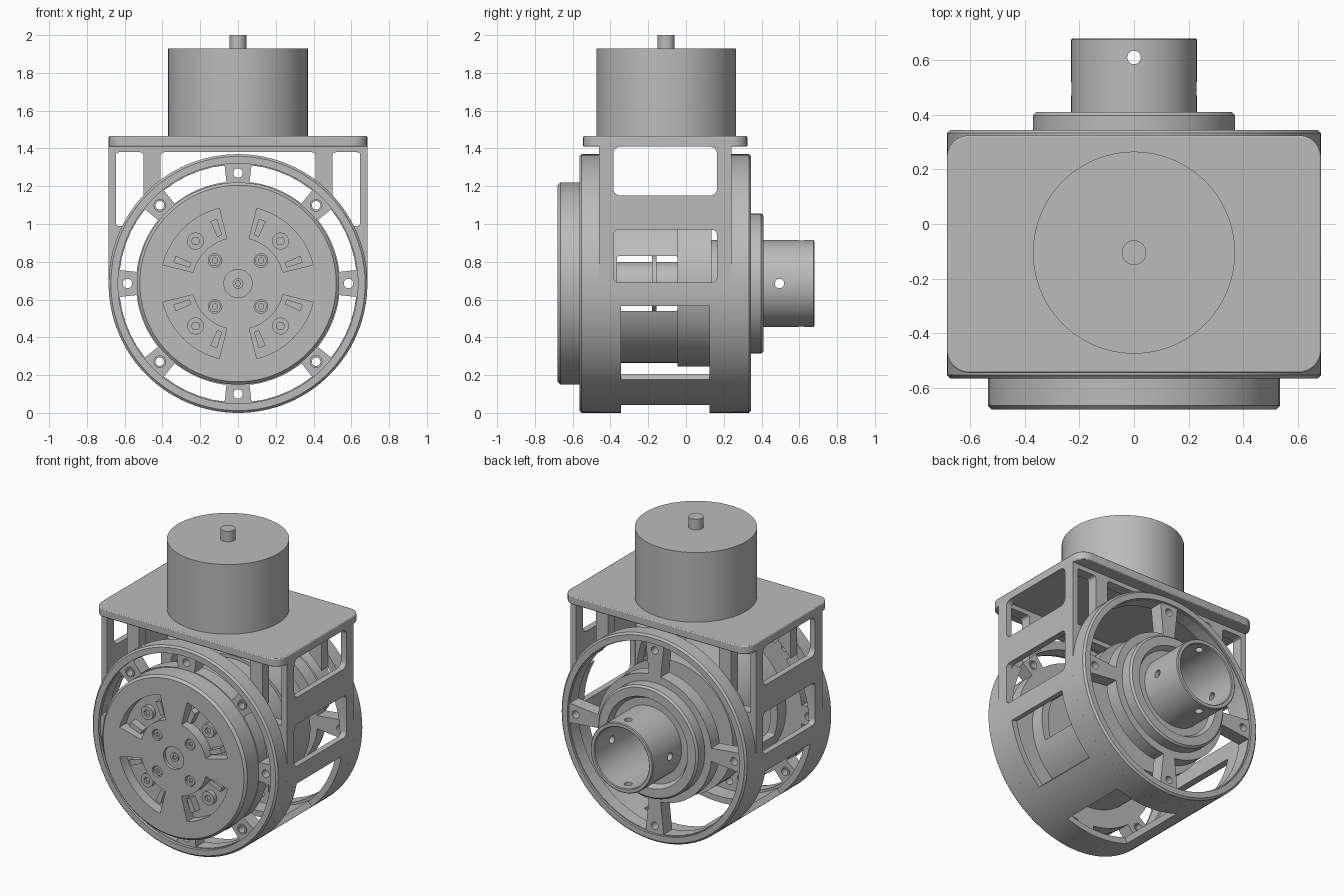
import bpy, bmesh, math
from math import sin, cos, pi, radians

cube = bpy.data.objects.get("Cube")
if cube:
    bpy.data.objects.remove(cube)

AXIS = 0.685   # height of the main horizontal axis
R = 0.685      # outer radius of the housing

metal = bpy.data.materials.new("machined grey")
metal.use_nodes = True
metal.diffuse_color = (0.5, 0.5, 0.5, 1)
metal.node_tree.nodes["Principled BSDF"].inputs["Base Color"].default_value = (0.5, 0.5, 0.5, 1)


def finish(bm, name):
    bmesh.ops.recalc_face_normals(bm, faces=bm.faces)
    mesh = bpy.data.meshes.new(name)
    bm.to_mesh(mesh)
    bm.free()
    mesh.materials.append(metal)
    ob = bpy.data.objects.new(name, mesh)
    bpy.context.scene.collection.objects.link(ob)
    smooth(ob)
    return ob


def smooth(ob):
    ob.data.shade_smooth()
    ob.data.set_sharp_from_angle(angle=radians(30))


# Flat outline extruded along one axis
def prism(name, pts, t0, t1, axis="y"):
    place = {"x": lambda u, v, t: (t, u, v),
             "y": lambda u, v, t: (u, t, v),
             "z": lambda u, v, t: (u, v, t)}[axis]
    bm = bmesh.new()
    a = [bm.verts.new(place(u, v, t0)) for u, v in pts]
    b = [bm.verts.new(place(u, v, t1)) for u, v in pts]
    bm.faces.new(a)
    bm.faces.new(b)
    for i in range(len(pts)):
        j = (i + 1) % len(pts)
        bm.faces.new((a[i], a[j], b[j], b[i]))
    return finish(bm, name)


# Closed (radius, y) profile turned about the main axis
def lathe(name, profile, n=96):
    bm = bmesh.new()
    rows = []
    for r, y in profile:
        if r == 0:
            rows.append([bm.verts.new((0, y, AXIS))] * n)
        else:
            rows.append([bm.verts.new((r * cos(2 * pi * k / n), y, AXIS + r * sin(2 * pi * k / n)))
                         for k in range(n)])
    for i, p in enumerate(rows):
        q = rows[(i + 1) % len(rows)]
        for k in range(n):
            m = (k + 1) % n
            quad = list(dict.fromkeys((p[k], p[m], q[m], q[k])))
            if len(quad) > 2:
                bm.faces.new(quad)
    return finish(bm, name)


def arc(r, a0, a1, n=12, cx=0, cy=AXIS):
    return [(cx + r * cos(radians(a0 + (a1 - a0) * k / n)),
             cy + r * sin(radians(a0 + (a1 - a0) * k / n))) for k in range(n + 1)]


def circle(cx, cy, r, n=24):
    return arc(r, 0, 360, n, cx, cy)[:-1]


def polar(r, a):
    return r * cos(radians(a)), AXIS + r * sin(radians(a))


def sector(r0, r1, a0, a1):
    return arc(r1, a0, a1) + arc(r0, a1, a0)


def rounded(u0, u1, v0, v1, r):
    return (arc(r, 0, 90, 6, u1 - r, v1 - r) + arc(r, 90, 180, 6, u0 + r, v1 - r)
            + arc(r, 180, 270, 6, u0 + r, v0 + r) + arc(r, 270, 360, 6, u1 - r, v0 + r))


# Subtract a list of (outline, t0, t1, axis) prisms
def cut(ob, shapes):
    tools = [prism("cutter", *s) for s in shapes]
    for t in tools:
        t.hide_render = True
        m = ob.modifiers.new("cut", "BOOLEAN")
        m.object, m.operation, m.solver = t, "DIFFERENCE", "EXACT"
    bpy.context.view_layer.update()
    done = bpy.data.meshes.new_from_object(ob.evaluated_get(bpy.context.evaluated_depsgraph_get()))
    ob.modifiers.clear()
    ob.data = done
    for t in tools:
        bpy.data.objects.remove(t)
    smooth(ob)


# U-shaped housing wall with side and curved windows
u_outline = ([(-R, 1.42)] + arc(R, 180, 360, 64) + [(R, 1.42), (R - 0.04, 1.42)]
             + arc(R - 0.04, 360, 180, 64) + [(-R + 0.04, 1.42)])
housing = prism("housing_wall", u_outline, -0.46, 0.24)
cut(housing, [(rounded(-0.385, 0.165, 1.15, 1.41, 0.04), -1, 1, "x"),
              (rounded(-0.385, 0.165, 0.69, 0.97, 0.03), -1, 1, "x")]
    + [(sector(0.5, 0.8, a0, a1), -0.345, 0.125, "y")
       for a0, a1 in ((-48, -10), (-110, -70), (-170, -132))])

# Upright end frames between the rings and the top plate
for name, y0, y1 in (("front_frame", -0.458, -0.388), ("back_frame", 0.168, 0.238)):
    frame = prism(name, [(-0.684, 0.69), (0.684, 0.69), (0.684, 1.419), (-0.684, 1.419)], y0, y1)
    shapes = [(circle(0, AXIS, 0.635, 96), -1, 1, "y"),
              (rounded(-0.41, 0.41, 0.9, 1.38, 0.02), -1, 1, "y")]
    shapes += [(rounded(a, b, 0.99, 1.38, 0.02), -1, 1, "y")
               for a, b in ((-0.65, -0.5), (0.5, 0.65))]
    cut(frame, shapes)

# Front ring with eight spokes
c = 0.012
front_ring = lathe("front_ring", [(0, -0.545), (0.635, -0.545), (0.635, -0.565), (R - c, -0.565),
                                  (R, -0.565 + c), (R, -0.455), (0, -0.455)])
cut(front_ring, [(sector(0.54, 0.63, a + 6.5, a + 38.5), -1, 0, "y") for a in range(0, 360, 45)]
    + [(circle(*polar(0.585, a), 0.025), -1, 0, "y") for a in range(0, 360, 45)])
for a in range(45, 360, 90):
    collar = prism("ring_screw_collar", circle(*polar(0.585, a), 0.033), -0.553, -0.45)
    cut(collar, [(circle(*polar(0.585, a), 0.023), -1, 0, "y")])

# Back ring with four spokes and a stepped hub
back_ring = lathe("back_ring", [(0.2, 0.24), (R, 0.24), (R, 0.345 - c), (R - c, 0.345), (0.635, 0.345),
                                (0.635, 0.33), (0.37, 0.33), (0.37, 0.41 - c), (0.37 - c, 0.41),
                                (0.3, 0.41), (0.28, 0.375), (0.2, 0.375)])
cut(back_ring, [(sector(0.42, 0.63, a + 6, a + 84), 0, 1, "y") for a in range(0, 360, 90)]
    + [(circle(*polar(0.585, a), 0.025), 0, 1, "y") for a in range(0, 360, 90)])

# Output tube with cross-drilled holes
tube = lathe("output_tube", [(0.2, 0.12), (0.23, 0.12), (0.23, 0.675), (0.225, 0.68),
                             (0.205, 0.68), (0.2, 0.675)])
cut(tube, [(circle(0.495, AXIS, 0.025), -1, 1, "x"), (circle(0, 0.61, 0.025), 0, 2, "z")])

# Front cap with four recessed quadrant pockets
cap = lathe("front_cap", [(0, -0.68), (0.52, -0.68), (0.535, -0.665), (0.535, -0.54), (0, -0.54)])
quads = range(45, 360, 90)
cut(cap, [(sector(0.245, 0.41, a - 31, a + 31), -1, -0.61, "y") for a in quads]
    + [(circle(0, AXIS, 0.075), -1, -0.66, "y")]
    + [(circle(*polar(0.172, a), 0.036), -1, -0.66, "y") for a in quads])


# Socket screws
def screw(name, centre, r, y0, y1):
    head = prism(name, circle(*centre, r), y0, y1)
    cut(head, [(circle(*centre, r * 0.5, 6), -1, y0 + 0.02, "y")])


screw("centre_screw", (0, AXIS), 0.028, -0.672, -0.65)
for a in quads:
    screw("cap_screw", polar(0.172, a), 0.03, -0.672, -0.65)
    screw("pocket_screw", polar(0.318, a), 0.045, -0.64, -0.6)
    for s in (-1, 1):
        b = a + s * 24
        prism("pocket_rib", sector(0.27, 0.36, b - 3, b + 3), -0.66, -0.6)

# Inner rotor: slotted sleeve, central shaft, end disc and collar
sleeve = lathe("rotor_sleeve", [(0.37, -0.47), (0.42, -0.47), (0.42, -0.04), (0.37, -0.04)])
cut(sleeve, [(rounded(-0.365, -0.045, AXIS - 0.145, AXIS + 0.145, 0.01), -1, 1, "x")])
lathe("rotor_disc", [(0, -0.045), (0.44, -0.045), (0.44, 0.135), (0, 0.135)])
lathe("rotor_shaft", [(0, -0.47), (0.115, -0.47), (0.115, -0.03), (0, -0.03)])
lathe("shaft_collar", [(0, -0.18), (0.15, -0.18), (0.15, -0.155), (0, -0.155)])

# Top plate, motor and motor shaft
plate = prism("top_plate", rounded(-R, R, -0.545, 0.325, 0.08), 1.41, 1.465, "z")
bevel = plate.modifiers.new("edge", "BEVEL")
bevel.width, bevel.segments, bevel.limit_method = 0.006, 2, "ANGLE"
prism("motor_body", circle(0, -0.105, 0.37, 96), 1.46, 1.93, "z")
prism("motor_shaft", circle(0, -0.105, 0.045, 32), 1.92, 2.0, "z")
